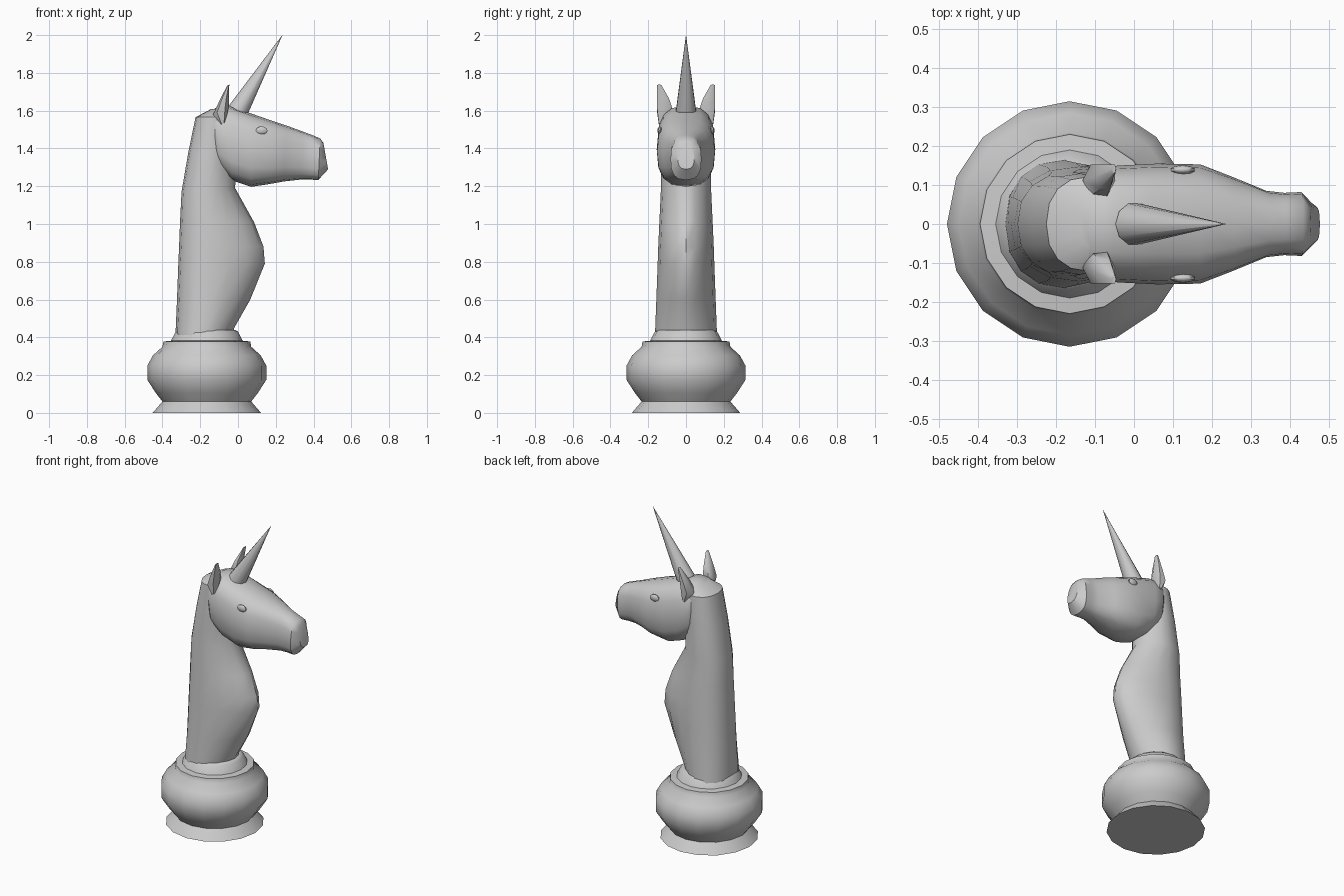
import bpy, bmesh, math
from mathutils import Vector

if "Cube" in bpy.data.objects:
    bpy.data.objects.remove(bpy.data.objects["Cube"])


def finish(name, bm, angle=40):
    bmesh.ops.recalc_face_normals(bm, faces=bm.faces)
    me = bpy.data.meshes.new(name)
    bm.to_mesh(me)
    bm.free()
    ob = bpy.data.objects.new(name, me)
    bpy.context.collection.objects.link(ob)
    bpy.ops.object.select_all(action='DESELECT')
    ob.select_set(True)
    bpy.context.view_layer.objects.active = ob
    bpy.ops.object.shade_smooth_by_angle(angle=math.radians(angle))
    return ob


def skin(name, rings, angle=40):
    """Join closed rings of points and cap both ends."""
    bm = bmesh.new()
    loops = [[bm.verts.new(p) for p in r] for r in rings]
    n = len(loops[0])
    for a, b in zip(loops, loops[1:]):
        for i in range(n):
            j = (i + 1) % n
            bm.faces.new((a[i], a[j], b[j], b[i]))
    bm.faces.new(loops[0])
    bm.faces.new(loops[-1])
    return finish(name, bm, angle)


def section(p, q, w, n_p, n_q, f=0.5, sides=16):
    """Superellipse ring from p to q (x, z), half width w, widest at fraction f."""
    P, Q = Vector((p[0], 0, p[1])), Vector((q[0], 0, q[1]))
    c = P.lerp(Q, f)
    ring = []
    for i in range(sides):
        a = 2 * math.pi * i / sides
        co, si = math.cos(a), math.sin(a)
        e = 2 / (n_p if co > 0 else n_q)
        pt = c + ((P if co > 0 else Q) - c) * abs(co) ** e
        pt.y = math.copysign(abs(si) ** e * w, si)
        ring.append(pt)
    return ring


# Turned base
profile = [(0.287, 0), (0.235, 0.06), (0.27, 0.105), (0.315, 0.175), (0.315, 0.25),
           (0.285, 0.305), (0.235, 0.35), (0.23, 0.378), (0.19, 0.382), (0.165, 0.43), (0.15, 0.44)]
skin("base", [[(-0.165 + r * math.cos(k * math.pi / 8), r * math.sin(k * math.pi / 8), z)
               for k in range(16)] for r, z in profile], 50)

# Neck and breast: front point, back point, half width, widest fraction
neck = [((-0.03, 0.40), (-0.33, 0.40), 0.165, 0.5),
        ((-0.02, 0.45), (-0.33, 0.44), 0.163, 0.5),
        ((0.065, 0.60), (-0.323, 0.60), 0.157, 0.55),
        ((0.142, 0.79), (-0.316, 0.79), 0.150, 0.62),
        ((0.135, 0.88), (-0.312, 0.88), 0.147, 0.62),
        ((0.085, 1.01), (-0.307, 1.01), 0.141, 0.57),
        ((-0.015, 1.19), (-0.299, 1.17), 0.133, 0.5),
        ((-0.01, 1.38), (-0.263, 1.38), 0.130, 0.5),
        ((0.0, 1.57), (-0.225, 1.565), 0.122, 0.5),
        ((-0.03, 1.61), (-0.14, 1.61), 0.07, 0.5)]
skin("neck", [section(p, q, w, 1.75, 2.3, f) for p, q, w, f in neck], 45)

# Head: lower point, upper point, half width
head = [((-0.13, 1.35), (-0.14, 1.60), 0.115),
        ((-0.10, 1.29), (-0.11, 1.62), 0.142),
        ((-0.03, 1.23), (-0.05, 1.625), 0.150),
        ((0.07, 1.197), (0.05, 1.592), 0.155),
        ((0.17, 1.212), (0.17, 1.55), 0.153),
        ((0.24, 1.225), (0.26, 1.52), 0.122),
        ((0.33, 1.235), (0.35, 1.487), 0.085),
        ((0.38, 1.235), (0.39, 1.472), 0.080),
        ((0.425, 1.233), (0.435, 1.453), 0.082),
        ((0.477, 1.29), (0.452, 1.43), 0.045)]
skin("head", [section(p, q, w, 2.7, 2.7) for p, q, w in head], 45)


def spike(name, base, tip, r1, r2, sides, flat=1.0):
    base, tip = Vector(base), Vector(tip)
    d = tip - base
    bm = bmesh.new()
    bmesh.ops.create_cone(bm, cap_ends=True, segments=sides, radius1=r1, radius2=r2, depth=d.length)
    rot = d.to_track_quat('Z', 'Y')
    for v in bm.verts:
        v.co.x *= flat
        v.co = rot @ v.co + (base + tip) / 2
    return finish(name, bm, 50)


# Horn
spike("horn", (0.0, 0, 1.60), (0.235, 0, 2.0), 0.055, 0.0005, 10)

for s, side in ((1, "left"), (-1, "right")):
    # Ears: leaf-shaped, leaning forward
    def ear_ring(x, y, z, rx, ry):
        return [(x + rx * math.cos(k * math.pi / 3), s * (y + ry * math.sin(k * math.pi / 3)), z
                 + 0.5 * rx * math.cos(k * math.pi / 3)) for k in range(6)]
    skin("ear_" + side, [ear_ring(-0.08, 0.125, 1.53, 0.012, 0.022),
                         ear_ring(-0.09, 0.112, 1.60, 0.042, 0.047),
                         ear_ring(-0.075, 0.122, 1.66, 0.026, 0.036),
                         ear_ring(-0.052, 0.142, 1.735, 0.006, 0.013)], 50)
    # Eyes
    bm = bmesh.new()
    bmesh.ops.create_uvsphere(bm, u_segments=10, v_segments=6, radius=1)
    for v in bm.verts:
        v.co = Vector((v.co.x * 0.032 + 0.125, s * (v.co.y * 0.012 + 0.139), v.co.z * 0.022 + 1.495))
    finish("eye_" + side, bm)
